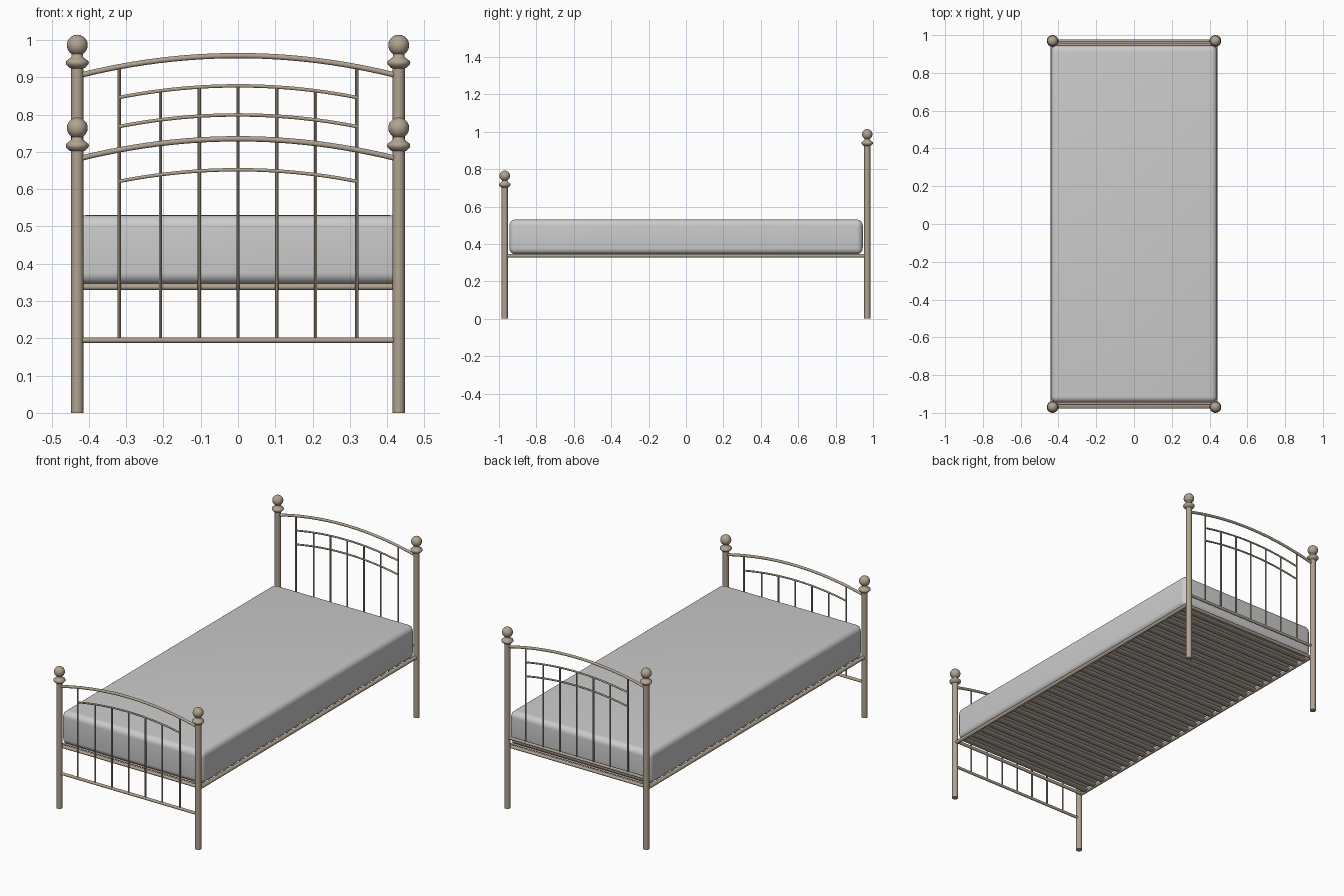
import bpy, bmesh, math

if "Cube" in bpy.data.objects:
    bpy.data.objects.remove(bpy.data.objects["Cube"])


def material(name, rgb):
    m = bpy.data.materials.new(name)
    m.diffuse_color = (*rgb, 1)
    m.use_nodes = True
    m.node_tree.nodes["Principled BSDF"].inputs["Base Color"].default_value = m.diffuse_color
    return m


METAL = material("beige metal", (0.44, 0.365, 0.28))
FABRIC = material("grey fabric", (0.60, 0.60, 0.60))


def finish(ob, mat, angle=40):
    ob.data.materials.clear()
    ob.data.materials.append(mat)
    bpy.ops.object.select_all(action='DESELECT')
    ob.select_set(True)
    bpy.context.view_layer.objects.active = ob
    bpy.ops.object.shade_smooth_by_angle(angle=math.radians(angle))
    return ob


def tube(name, pts, r, res=3):
    cu = bpy.data.curves.new(name, 'CURVE')
    cu.dimensions = '3D'
    cu.bevel_depth = r
    cu.bevel_resolution = res
    cu.use_fill_caps = True
    sp = cu.splines.new('POLY')
    sp.points.add(len(pts) - 1)
    for p, co in zip(sp.points, pts):
        p.co = (*co, 1)
    ob = bpy.data.objects.new(name, cu)
    bpy.context.collection.objects.link(ob)
    bpy.ops.object.select_all(action='DESELECT')
    ob.select_set(True)
    bpy.context.view_layer.objects.active = ob
    bpy.ops.object.convert(target='MESH')
    return finish(bpy.context.object, METAL)


def lathe(name, profile, x, y, n=24):
    bm = bmesh.new()
    vs = [bm.verts.new((r, 0, z)) for r, z in profile]
    es = [bm.edges.new(e) for e in zip(vs, vs[1:])]
    bmesh.ops.spin(bm, geom=vs + es, cent=(0, 0, 0), axis=(0, 0, 1),
                   angle=2 * math.pi, steps=n, use_duplicate=False)
    bmesh.ops.remove_doubles(bm, verts=bm.verts, dist=1e-5)
    bmesh.ops.recalc_face_normals(bm, faces=bm.faces)
    me = bpy.data.meshes.new(name)
    bm.to_mesh(me)
    bm.free()
    ob = bpy.data.objects.new(name, me)
    ob.location = (x, y, 0)
    bpy.context.collection.objects.link(ob)
    return finish(ob, METAL)


PX, PY = 0.431, 0.969


def post(name, x, y, zb):
    # leg, turned collar and ball finial; zb is the ball centre
    prof = [(0, 0), (0.0162, 0), (0.0162, zb - 0.062), (0.022, zb - 0.060),
            (0.0295, zb - 0.052), (0.031, zb - 0.047), (0.0295, zb - 0.042),
            (0.021, zb - 0.036), (0.016, zb - 0.031)]
    a0, R = math.radians(-58), 0.028
    for i in range(13):
        a = a0 + (math.pi / 2 - a0) * i / 12
        prof.append((max(R * math.cos(a), 0), zb + R * math.sin(a)))
    lathe(name, prof, x, y)


def arch_z(x, half, z_end, z_mid):
    return z_mid - (z_mid - z_end) * (x / half) ** 2


def arch(name, y, half, z_end, z_mid, r):
    xs = [half * (i / 12 - 1) for i in range(25)]
    tube(name, [(x, y, arch_z(x, half, z_end, z_mid)) for x in xs], r)


def end_board(name, y, z_ball, z_rail, z_top, inner):
    for side, s in (("left", -1), ("right", 1)):
        post(f"{name}_{side}_post", s * PX, y, z_ball)
    # main arch, lower rail and thin inner arches
    arch(name + "_top_arch", y, 0.425, z_top - 0.053, z_top, 0.0075)
    tube(name + "_lower_rail", [(-PX, y, z_rail), (PX, y, z_rail)], 0.008)
    for z in inner:
        arch(name + "_inner_arch", y, 0.318, z - 0.031, z, 0.0048)
    # upright bars
    for x in (-0.318, -0.208, -0.104, 0, 0.104, 0.208, 0.318):
        if abs(x) > 0.3:
            z = arch_z(x, 0.425, z_top - 0.053, z_top)
        else:
            z = arch_z(x, 0.318, inner[0] - 0.031, inner[0])
        tube(name + "_bar", [(x, y, z_rail), (x, y, z)], 0.0045, 2)


end_board("headboard", PY, 0.986, 0.395, 0.958, (0.877, 0.799))
end_board("footboard", -PY, 0.764, 0.195, 0.735, (0.652,))

# base frame
for s in (-1, 1):
    tube("side_rail", [(s * PX, -PY, 0.337), (s * PX, PY, 0.337)], 0.0105)
    tube("end_rail", [(-PX, s * 0.95, 0.338), (PX, s * 0.95, 0.338)], 0.009)

# slats: flattened tubes across the frame
N = 27
for i in range(N):
    y = -0.905 + 1.81 * i / (N - 1)
    ob = tube("slat", [(-PX, 0, 0), (PX, 0, 0)], 0.02)
    ob.scale = (1, 1, 0.4)
    ob.location = (0, y, 0.338)

# mattress
bpy.ops.mesh.primitive_cube_add(size=1, location=(0, 0, 0.4375))
mat = bpy.context.object
mat.name = "mattress"
mat.scale = (0.88, 1.89, 0.185)
bpy.ops.object.transform_apply(location=False, rotation=False, scale=True)
bv = mat.modifiers.new("round", 'BEVEL')
bv.width = 0.032
bv.segments = 6
bpy.ops.object.modifier_apply(modifier="round")
finish(mat, FABRIC)
